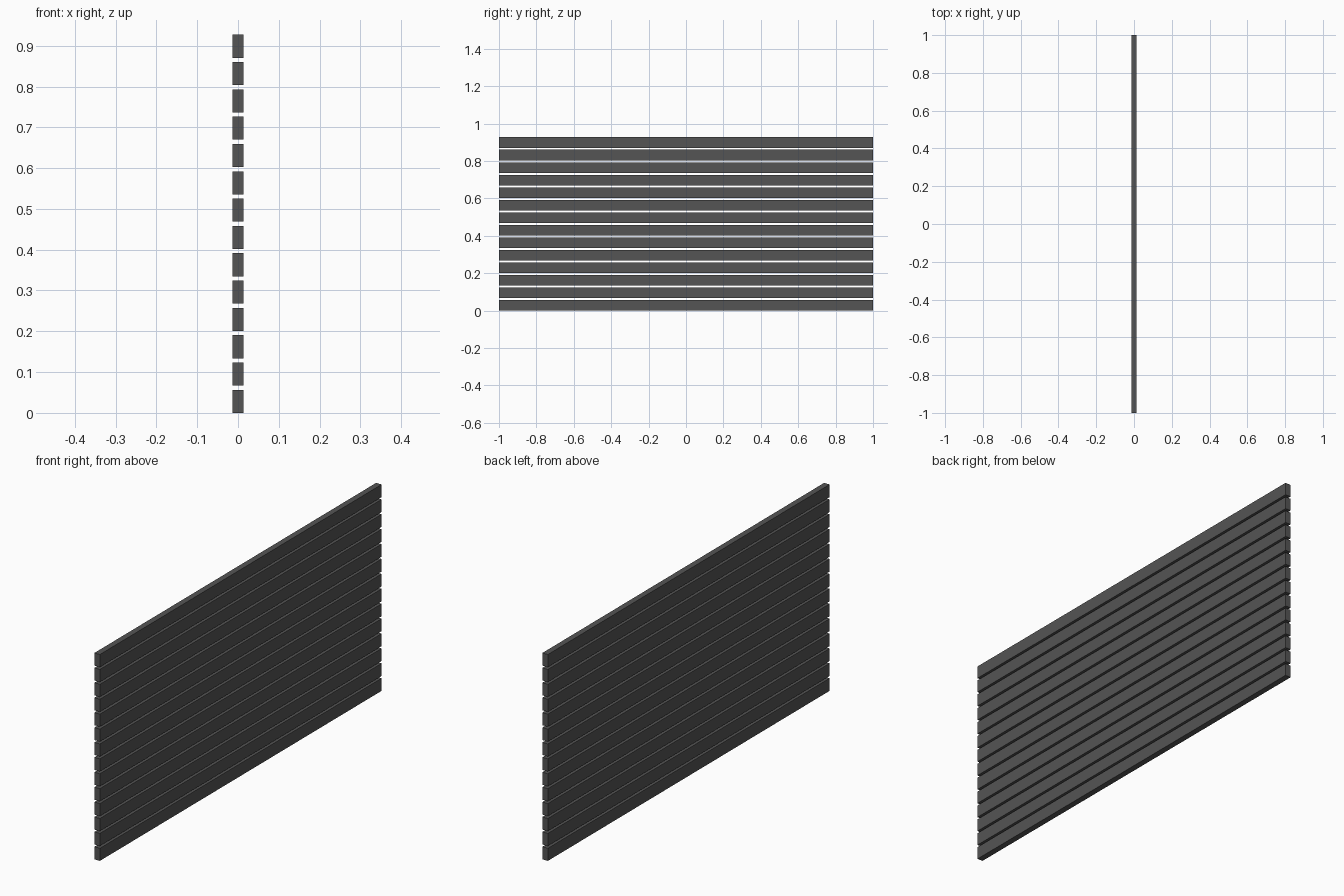
import bpy

if "Cube" in bpy.data.objects:
    bpy.data.objects.remove(bpy.data.objects["Cube"])

COUNT = 14
LENGTH = 2.0
DEPTH = 0.027
HEIGHT = 0.0565
TOTAL = 0.927
PITCH = (TOTAL - HEIGHT) / (COUNT - 1)

# Dark grey finish
dark = bpy.data.materials.new("dark_grey")
dark.diffuse_color = (0.09, 0.09, 0.09, 1)
dark.use_nodes = True
dark.node_tree.nodes["Principled BSDF"].inputs["Base Color"].default_value = dark.diffuse_color


def box(name, size, location):
    bpy.ops.mesh.primitive_cube_add(size=1, location=location)
    ob = bpy.context.object
    ob.name = name
    ob.scale = size
    bpy.ops.object.transform_apply(location=False, rotation=False, scale=True)
    ob.data.materials.append(dark)
    return ob


# Horizontal slats stacked with open gaps
for i in range(COUNT):
    box(f"slat_{i + 1:02d}", (DEPTH, LENGTH, HEIGHT),
        (0, 0, HEIGHT / 2 + i * PITCH))
